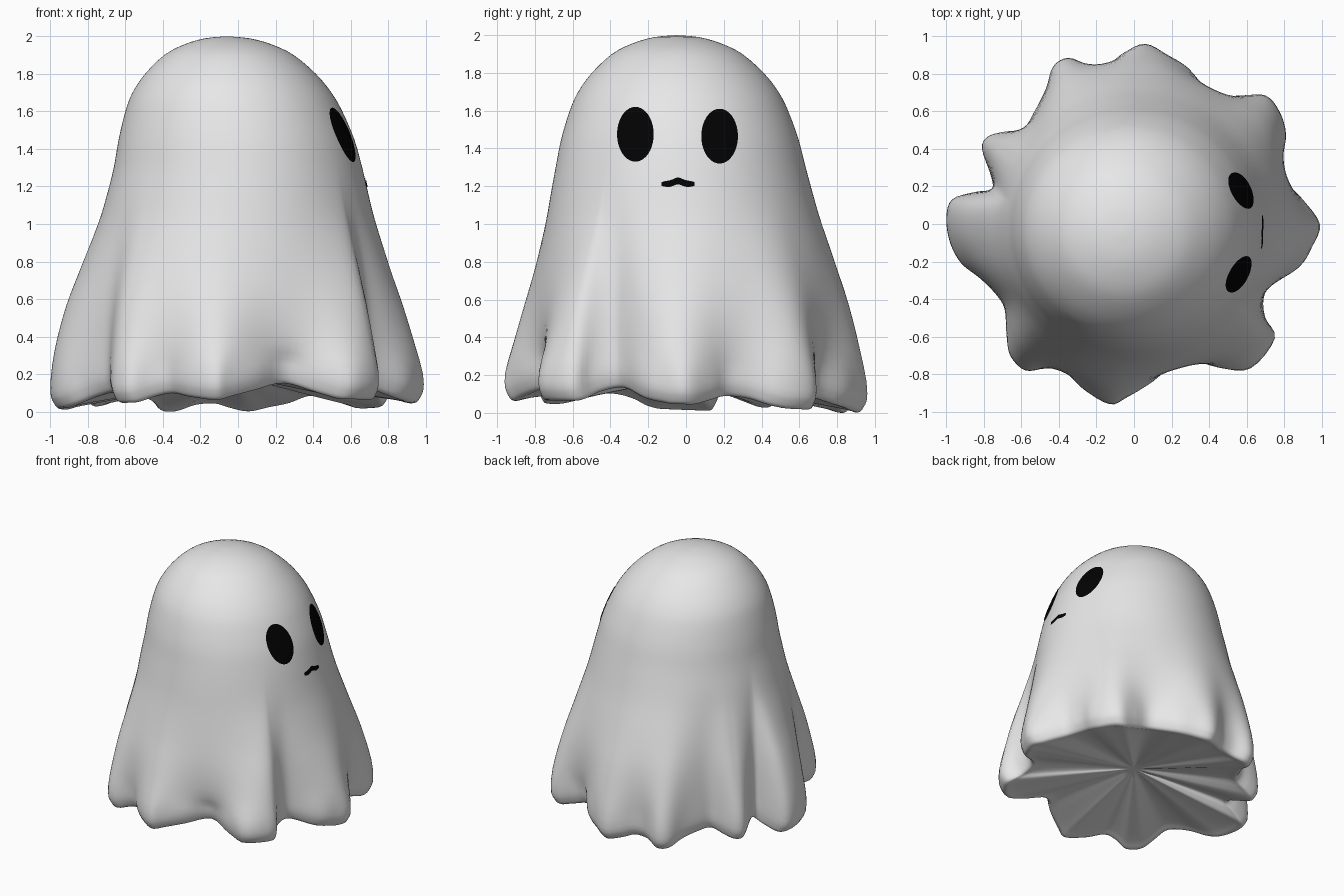
import bpy, bmesh, math
from mathutils import Vector
from mathutils.bvhtree import BVHTree

if "Cube" in bpy.data.objects:
    bpy.data.objects.remove(bpy.data.objects["Cube"])


def material(name, rgb):
    m = bpy.data.materials.new(name)
    m.diffuse_color = (*rgb, 1)
    m.use_nodes = True
    m.node_tree.nodes["Principled BSDF"].inputs["Base Color"].default_value = m.diffuse_color
    return m


white = material("sheet white", (0.8, 0.8, 0.8))
black = material("face black", (0.0006, 0.0006, 0.0006))


def spline(pts, n, closed=False):
    """Catmull-Rom through tuples of any length."""
    out, k = [], len(pts)
    get = (lambda i: pts[i % k]) if closed else (lambda i: pts[max(0, min(k - 1, i))])
    for i in range(k if closed else k - 1):
        for j in range(n):
            t = j / n
            out.append(tuple(
                0.5 * (2 * b + (c - a) * t + (2 * a - 5 * b + 4 * c - d) * t * t
                       + (3 * b - a - 3 * c + d) * t ** 3)
                for a, b, c, d in zip(get(i - 1), get(i), get(i + 1), get(i + 2))))
    return out if closed else out + [pts[-1]]


def soften(loop, sigma):
    """Gaussian smoothing of a closed outline."""
    if sigma < 0.2:
        return loop
    m, reach = len(loop), int(sigma * 3) + 1
    wt = [math.exp(-0.5 * (d / sigma) ** 2) for d in range(-reach, reach + 1)]
    s = sum(wt)
    return [tuple(sum(g * loop[(i + d) % m][c] for g, d in zip(wt, range(-reach, reach + 1))) / s
                  for c in (0, 1)) for i in range(m)]


def finish(name, bm, mat):
    me = bpy.data.meshes.new(name)
    bm.to_mesh(me)
    for p in me.polygons:
        p.use_smooth = True
    me.materials.append(mat)
    ob = bpy.data.objects.new(name, me)
    bpy.context.collection.objects.link(ob)
    return ob


# Wavy hem outline seen from above
HEM = [(0.99, 0), (0.9, 0.13), (0.82, 0.22), (0.795, 0.35), (0.81, 0.48), (0.775, 0.6),
       (0.7, 0.685), (0.57, 0.685), (0.42, 0.69), (0.29, 0.83), (0.18, 0.9), (0.06, 0.96),
       (-0.05, 0.915), (-0.13, 0.86), (-0.24, 0.85), (-0.35, 0.885), (-0.43, 0.84),
       (-0.47, 0.72), (-0.53, 0.6), (-0.59, 0.51), (-0.7, 0.49), (-0.78, 0.465),
       (-0.81, 0.4), (-0.76, 0.25), (-0.76, 0.185), (-0.85, 0.17), (-0.97, 0.13),
       (-1.0, 0.03), (-0.98, -0.1), (-0.92, -0.21), (-0.82, -0.29), (-0.74, -0.37),
       (-0.69, -0.45), (-0.68, -0.58), (-0.66, -0.7), (-0.58, -0.78), (-0.47, -0.77),
       (-0.37, -0.785), (-0.27, -0.88), (-0.13, -0.96), (-0.04, -0.925), (0.1, -0.84),
       (0.26, -0.72), (0.45, -0.765), (0.62, -0.77), (0.75, -0.61), (0.7, -0.5),
       (0.69, -0.4), (0.73, -0.33), (0.88, -0.23), (0.95, -0.12)]
hem = spline(HEM, 4, True)


def lift(x, y):
    """Hem height: lower at the back and at the fold tips."""
    return 0.05 - 0.035 * y + 0.015 * x + max(0, 0.97 - math.hypot(x, y)) * 0.45


low = min(lift(x, y) for x, y in hem)


def crease(a):
    """Closeness to the deep side folds, which run higher up the sheet."""
    return max(math.exp(-(math.remainder(a - math.radians(d), math.tau) / 0.25) ** 2)
               for d in (-32, -145, 165, 135))


# Profile rows: height, core radius, fold amount, scale, hem lift, fold softness, x shift
ROWS = [(2, 0, 0, 1, 0, 0, -0.06), (1.989, 0.12, 0, 1, 0, 0, -0.057),
        (1.956, 0.235, 0, 1, 0, 0, -0.053), (1.9, 0.345, 0, 1, 0, 0, -0.048),
        (1.8, 0.455, 0, 1, 0, 0, -0.04), (1.7, 0.53, 0, 1, 0, 0, -0.032),
        (1.6, 0.578, 0, 1, 0, 0, -0.022), (1.45, 0.628, 0, 1, 0, 8, -0.008),
        (1.3, 0.662, 0, 1, 0, 8, 0), (1.15, 0.687, 0.05, 1, 0, 8, 0),
        (1.0, 0.7, 0.18, 1, 0, 7, 0), (0.78, 0.705, 0.5, 1, 0, 6.5, 0),
        (0.57, 0.71, 0.77, 1, 0, 5, 0), (0.33, 0.72, 0.94, 1, 0.2, 2.8, 0),
        (0.1, 0.72, 1, 1, 1, 0, 0), (0.03, 0.72, 1, 0.98, 1, 0, 0),
        (0, 0.72, 1, 0.945, 1, 0, 0), (0.02, 0.72, 1, 0.86, 0.95, 0, 0),
        (0.09, 0.72, 0.9, 0.5, 0.6, 0, 0), (0.19, 0.72, 0.8, 0, 0, 0, 0)]

# Draped sheet, closed underneath by a shallow hollow
bm = bmesh.new()
rings = []
for z, r, w, s, hf, soft, cx in spline(ROWS, 3):
    cy = -0.05 * max(0, (z - 0.4) / 1.6)
    ring = []
    for (x, y), f, g in zip(hem, soften(hem, soft), soften(hem, soft * 0.4)):
        a = math.atan2(y, x)
        c = crease(a)
        fx, fy = (p * (1 - c) + q * c for p, q in zip(f, g))
        px = (r * math.cos(a) + cx) * (1 - w) + fx * w
        py = (r * math.sin(a) + cy) * (1 - w) + fy * w
        ring.append(bm.verts.new((px * s, py * s, max(0, z + hf * (lift(x, y) - low)))))
    rings.append(ring)
n = len(hem)
for up, dn in zip(rings, rings[1:]):
    for i in range(n):
        j = (i + 1) % n
        bm.faces.new((up[i], dn[i], dn[j], up[j]))
bmesh.ops.remove_doubles(bm, verts=bm.verts, dist=0.0002)
bmesh.ops.recalc_face_normals(bm, faces=bm.faces)
tree = BVHTree.FromBMesh(bm)
finish("sheet", bm, white)
bm.free()


def face_plate(name, grid, closed):
    """Thin patch laid on the +x side from rows of (y, z) points."""
    pb = bmesh.new()
    vs = []
    for row in grid:
        vs.append([])
        for y, z in row:
            hit = tree.ray_cast(Vector((3, y, z)), Vector((-1, 0, 0)))[0]
            vs[-1].append(pb.verts.new((hit.x + 0.005, y, z)))
    for a, b in zip(vs, vs[1:]):
        m = len(a)
        for i in range(m if closed else m - 1):
            j = (i + 1) % m
            pb.faces.new((a[i], b[i], b[j], a[j]))
    bmesh.ops.remove_doubles(pb, verts=pb.verts, dist=0.0001)
    bmesh.ops.recalc_face_normals(pb, faces=pb.faces)
    if sum(f.normal.x for f in pb.faces) < 0:
        bmesh.ops.reverse_faces(pb, faces=pb.faces)
    finish(name, pb, black)
    pb.free()


# Oval eyes
for name, cy, cz in (("left_eye", -0.268, 1.475), ("right_eye", 0.178, 1.465)):
    face_plate(name, [[(cy + 0.097 * q / 5 * math.cos(t * math.tau / 40),
                        cz + 0.145 * q / 5 * math.sin(t * math.tau / 40))
                       for t in range(40)] for q in range(6)], True)

# Small wavy mouth
mouth = [[], [], []]
for i in range(25):
    u = i / 12 - 1
    mid = 1.212 + 0.016 * math.exp(-(u / 0.35) ** 2)
    half = 0.018 * (1 - 0.5 * u ** 4)
    for q in range(3):
        mouth[q].append((-0.042 + 0.088 * u, mid + half * (q - 1)))
face_plate("mouth", mouth, False)
